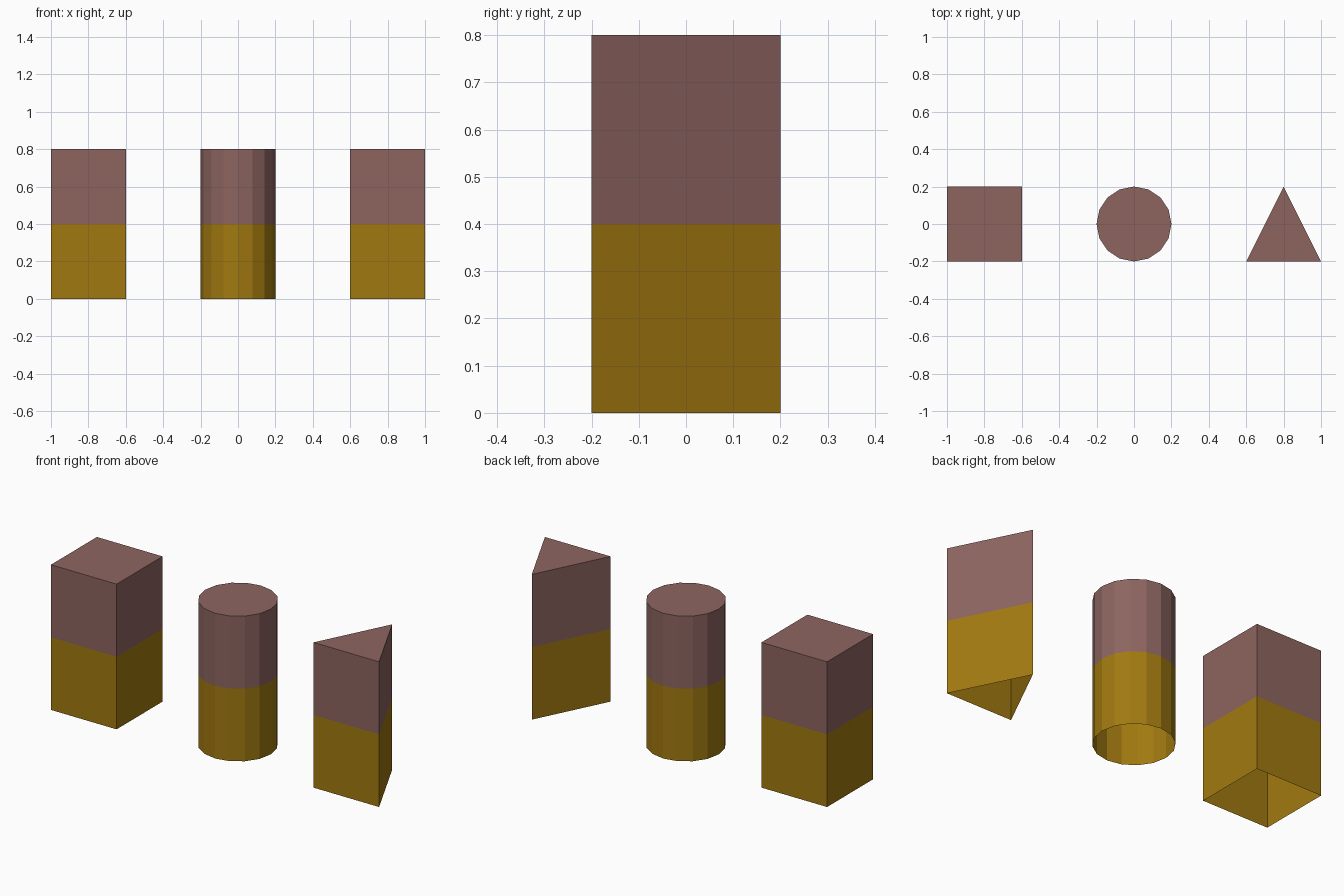
import bpy, bmesh, math

if "Cube" in bpy.data.objects:
    bpy.data.objects.remove(bpy.data.objects["Cube"])


def lin(c):
    c /= 255
    return c / 12.92 if c <= 0.04045 else ((c + 0.055) / 1.055) ** 2.4


def material(name, rgb):
    m = bpy.data.materials.new(name)
    m.diffuse_color = (*[lin(c) for c in rgb], 1)
    m.use_nodes = True
    m.node_tree.nodes["Principled BSDF"].inputs["Base Color"].default_value = m.diffuse_color
    return m


mauve = material("mauve_brown", (141, 101, 96))
gold = material("dark_gold", (161, 121, 16))

R, MID, TOP = 0.2, 0.4, 0.8


def open_prism(name, cx, outline):
    """Hollow prism with a closed top and open base, gold below mid height."""
    bm = bmesh.new()
    rings = [[bm.verts.new((cx + x, y, z)) for x, y in outline]
             for z in (0, MID, TOP)]
    n = len(outline)
    for level in range(2):
        a, b = rings[level], rings[level + 1]
        for i in range(n):
            j = (i + 1) % n
            f = bm.faces.new((a[i], a[j], b[j], b[i]))
            f.material_index = 1 - level
    bm.faces.new(rings[2])  # top cap, mauve
    me = bpy.data.meshes.new(name)
    bm.to_mesh(me)
    bm.free()
    me.materials.append(mauve)
    me.materials.append(gold)
    ob = bpy.data.objects.new(name, me)
    bpy.context.collection.objects.link(ob)


# Square, sixteen-sided and triangular blocks in a row
square = [(-R, -R), (R, -R), (R, R), (-R, R)]
circle = [(R * math.cos(i * math.pi / 8), R * math.sin(i * math.pi / 8))
          for i in range(16)]
triangle = [(-R, -R), (R, -R), (0, R)]

open_prism("square_block", -0.8, square)
open_prism("round_block", 0.0, circle)
open_prism("triangle_block", 0.8, triangle)
